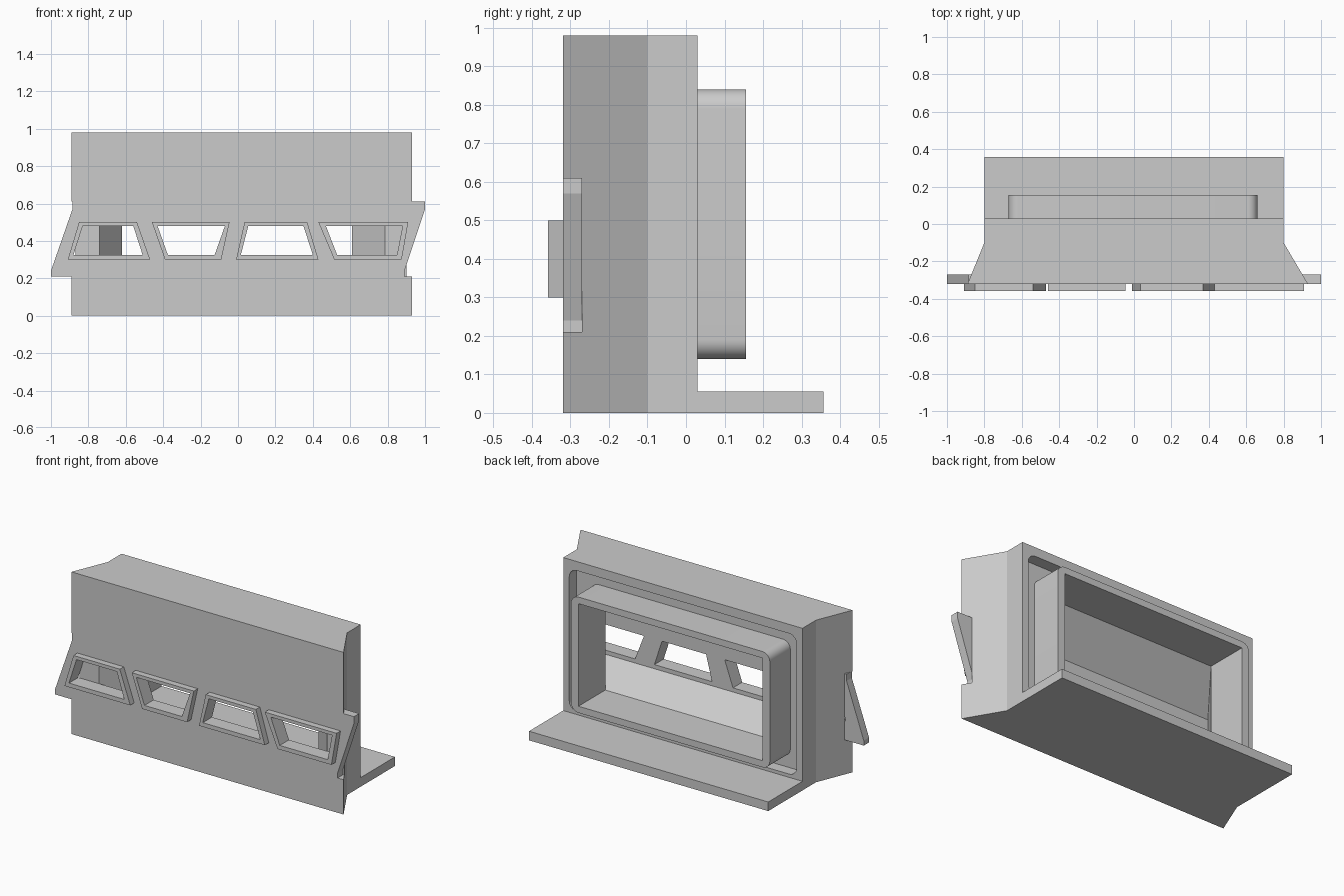
import bpy, bmesh, math

if "Cube" in bpy.data.objects:
    bpy.data.objects.remove(bpy.data.objects["Cube"], do_unlink=True)

grey = bpy.data.materials.new("plain_grey")
grey.use_nodes = True
grey.diffuse_color = (0.6, 0.6, 0.6, 1)
grey.node_tree.nodes["Principled BSDF"].inputs["Base Color"].default_value = (0.6, 0.6, 0.6, 1)


def loft(name, *stacks):
    """Each stack is a list of rings of 3D points, skinned and capped."""
    bm = bmesh.new()
    for rings in stacks:
        loops = [[bm.verts.new(p) for p in ring] for ring in rings]
        n = len(loops[0])
        for a, b in zip(loops, loops[1:]):
            for i in range(n):
                j = (i + 1) % n
                bm.faces.new((a[i], a[j], b[j], b[i]))
        bm.faces.new(loops[0][::-1])
        bm.faces.new(loops[-1])
    bmesh.ops.recalc_face_normals(bm, faces=bm.faces)
    mesh = bpy.data.meshes.new(name)
    bm.to_mesh(mesh)
    bm.free()
    mesh.materials.append(grey)
    obj = bpy.data.objects.new(name, mesh)
    bpy.context.collection.objects.link(obj)
    return obj


def at_y(outline, y):
    return [(x, y, z) for x, z in outline]


def rect(x0, x1, z0, z1):
    return [(x0, z0), (x1, z0), (x1, z1), (x0, z1)]


def round_rect(x0, x1, z0, z1, r, steps=8):
    pts = []
    corners = ((x1 - r, z1 - r), (x0 + r, z1 - r), (x0 + r, z0 + r), (x1 - r, z0 + r))
    for k, (cx, cz) in enumerate(corners):
        for s in range(steps + 1):
            a = math.pi / 2 * (k + s / steps)
            pts.append((cx + r * math.cos(a), cz + r * math.sin(a)))
    return pts


def prism(outline, y0, y1):
    return [at_y(outline, y0), at_y(outline, y1)]


def activate(obj):
    bpy.ops.object.select_all(action='DESELECT')
    obj.select_set(True)
    bpy.context.view_layer.objects.active = obj


def cut(obj, *cutters):
    activate(obj)
    for cutter in cutters:
        mod = obj.modifiers.new("cut", 'BOOLEAN')
        mod.operation = 'DIFFERENCE'
        mod.solver = 'EXACT'
        mod.object = cutter
        bpy.ops.object.modifier_apply(modifier=mod.name)


# Housing with flared sides, and the foot plate behind it
plan = [(-0.8, 0.03), (-0.8, -0.1), (-0.89, -0.32), (0.93, -0.32), (0.8, -0.1), (0.8, 0.03)]
housing = loft("housing", [[(x, y, z) for x, y in plan] for z in (0, 0.98)])
foot_plate = loft("foot_plate", prism(rect(-0.8, 0.8, 0, 0.055), 0.03, 0.357))

# Rear collar standing in a shallow recess
collar = loft("rear_collar", prism(round_rect(-0.67, 0.66, 0.14, 0.84, 0.05), -0.06, 0.156))

# Cutters: rear recess, tapering cavity and the slot for the front strip
recess = loft("recess_cutter", prism(round_rect(-0.76, 0.76, 0.075, 0.925, 0.05), -0.04, 0.1))
back_mouth = rect(-0.62, 0.61, 0.18, 0.80)
front_mouth = rect(-0.74, 0.785, 0.30, 0.59)
cavity = loft("cavity_cutter", [at_y(back_mouth, 0.3), at_y(back_mouth, -0.1),
                                at_y(front_mouth, -0.27), at_y(front_mouth, -0.3)])
slot = loft("slot_cutter", prism(rect(-1.1, 1.1, 0.21, 0.61), -0.4, -0.27))
cut(housing, recess, slot, cavity)
cut(collar, cavity)

# Front strip with slanted ends
strip_outline = [(-1, 0.21), (0.89, 0.21), (0.89, 0.24), (1, 0.57),
                 (1, 0.61), (-0.885, 0.61), (-0.885, 0.57), (-1, 0.24)]
strip = loft("front_strip", prism(strip_outline, -0.32, -0.27))

# Four window frames: bottom left, bottom right, top right, top left
OUTER = [(-0.91, -0.47, -0.54, -0.85), (-0.39, -0.09, -0.045, -0.46),
         (-0.01, 0.43, 0.37, 0.035), (0.515, 0.875, 0.91, 0.43)]
INNER = [(-0.88, -0.51, -0.56, -0.83), (-0.375, -0.125, -0.07, -0.43),
         (0.015, 0.40, 0.35, 0.055), (0.53, 0.85, 0.88, 0.47)]


def trapezoid(xs, low, high):
    return list(zip(xs, (low, low, high, high)))


frames = loft("window_frames", *[prism(trapezoid(w, 0.30, 0.50), -0.358, -0.32) for w in OUTER])
openings = loft("window_cutter", *[prism(trapezoid(w, 0.325, 0.48), -0.5, -0.2) for w in INNER])
cut(strip, openings)
cut(frames, openings)

for helper in (recess, cavity, slot, openings):
    bpy.data.objects.remove(helper, do_unlink=True)

# Smooth the rounded corners only
for obj in (housing, collar):
    activate(obj)
    bpy.ops.object.shade_smooth_by_angle(angle=math.radians(20))
